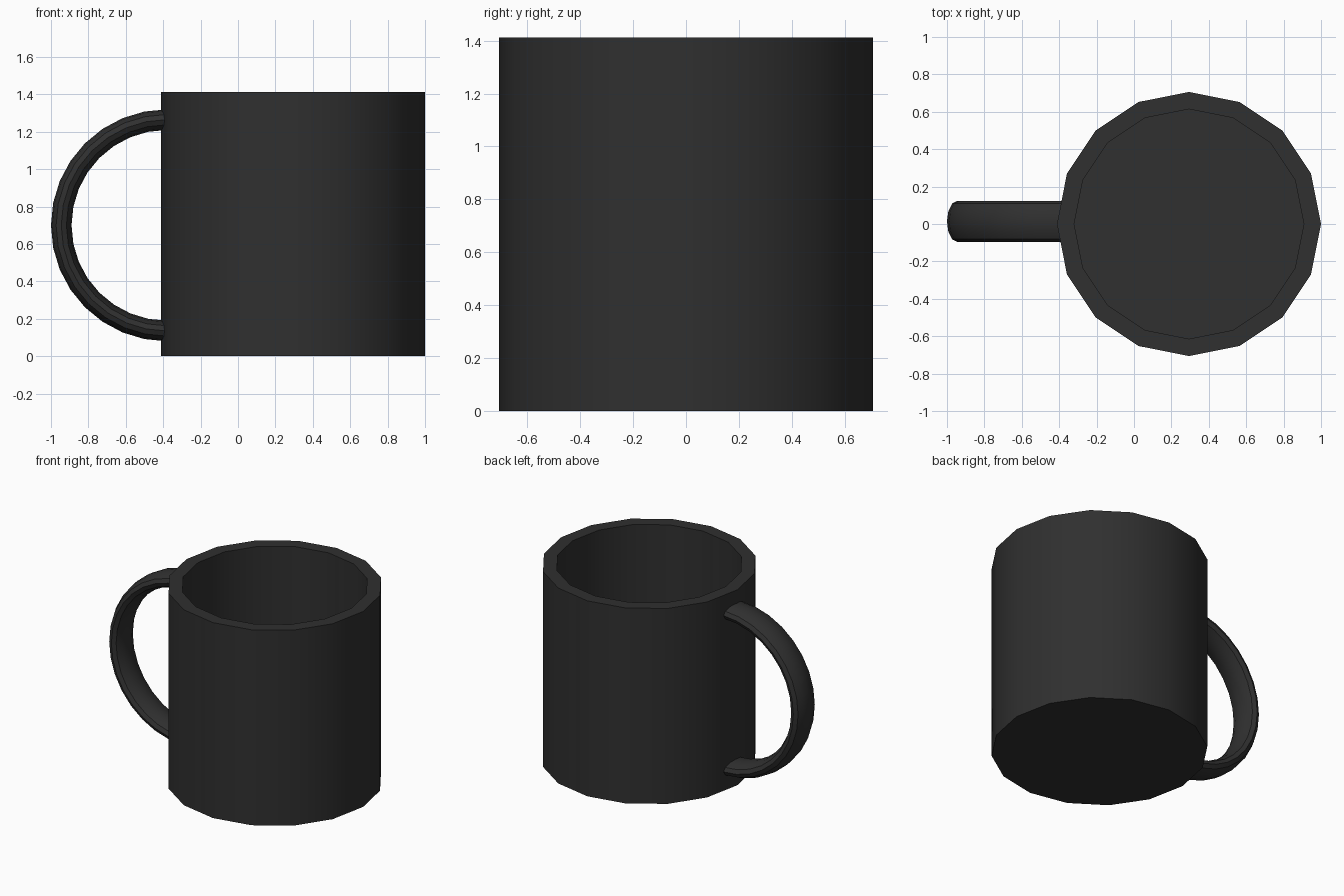
import bpy, math

if "Cube" in bpy.data.objects:
    bpy.data.objects.remove(bpy.data.objects["Cube"])

mat = bpy.data.materials.new("charcoal black")
mat.diffuse_color = (0.029, 0.029, 0.029, 1)
mat.use_nodes = True
mat.node_tree.nodes["Principled BSDF"].inputs["Base Color"].default_value = mat.diffuse_color


def make_object(name, verts, faces):
    mesh = bpy.data.meshes.new(name)
    mesh.from_pydata(verts, [], faces)
    mesh.materials.append(mat)
    obj = bpy.data.objects.new(name, mesh)
    bpy.context.collection.objects.link(obj)
    bpy.ops.object.select_all(action='DESELECT')
    obj.select_set(True)
    bpy.context.view_layer.objects.active = obj
    bpy.ops.object.shade_smooth_by_angle(angle=math.radians(35))
    return obj


def bridge(rings, n):
    """Quads between consecutive rings of n points, plus both end caps."""
    faces = [(r * n + i, r * n + (i + 1) % n, (r + 1) * n + (i + 1) % n, (r + 1) * n + i)
             for r in range(rings - 1) for i in range(n)]
    faces.append(tuple(reversed(range(n))))
    faces.append(tuple(range((rings - 1) * n, rings * n)))
    return faces


# Cup: 16-sided hollow body, profile from outer base over the rim to inner floor
SIDES, CX = 16, 0.294
profile = [(0.706, 0.0), (0.706, 1.412), (0.614, 1.412), (0.614, 0.09)]
verts = [(CX + r * math.cos(2 * math.pi * i / SIDES), r * math.sin(2 * math.pi * i / SIDES), z)
         for r, z in profile for i in range(SIDES)]
make_object("cup_body", verts, bridge(len(profile), SIDES))

# Handle: half ring with a flattened oval cross-section, ends sunk in the wall
SEG, N = 16, 12
verts = []
for s in range(SEG + 1):
    a = math.pi / 2 + math.pi * s / SEG
    for i in range(N):
        t = 2 * math.pi * i / N
        r = 0.565 + 0.055 * math.cos(t)
        verts.append((-0.38 + r * math.cos(a), 0.014 + 0.11 * math.sin(t), 0.70 + r * math.sin(a)))
make_object("handle", verts, bridge(SEG + 1, N))
